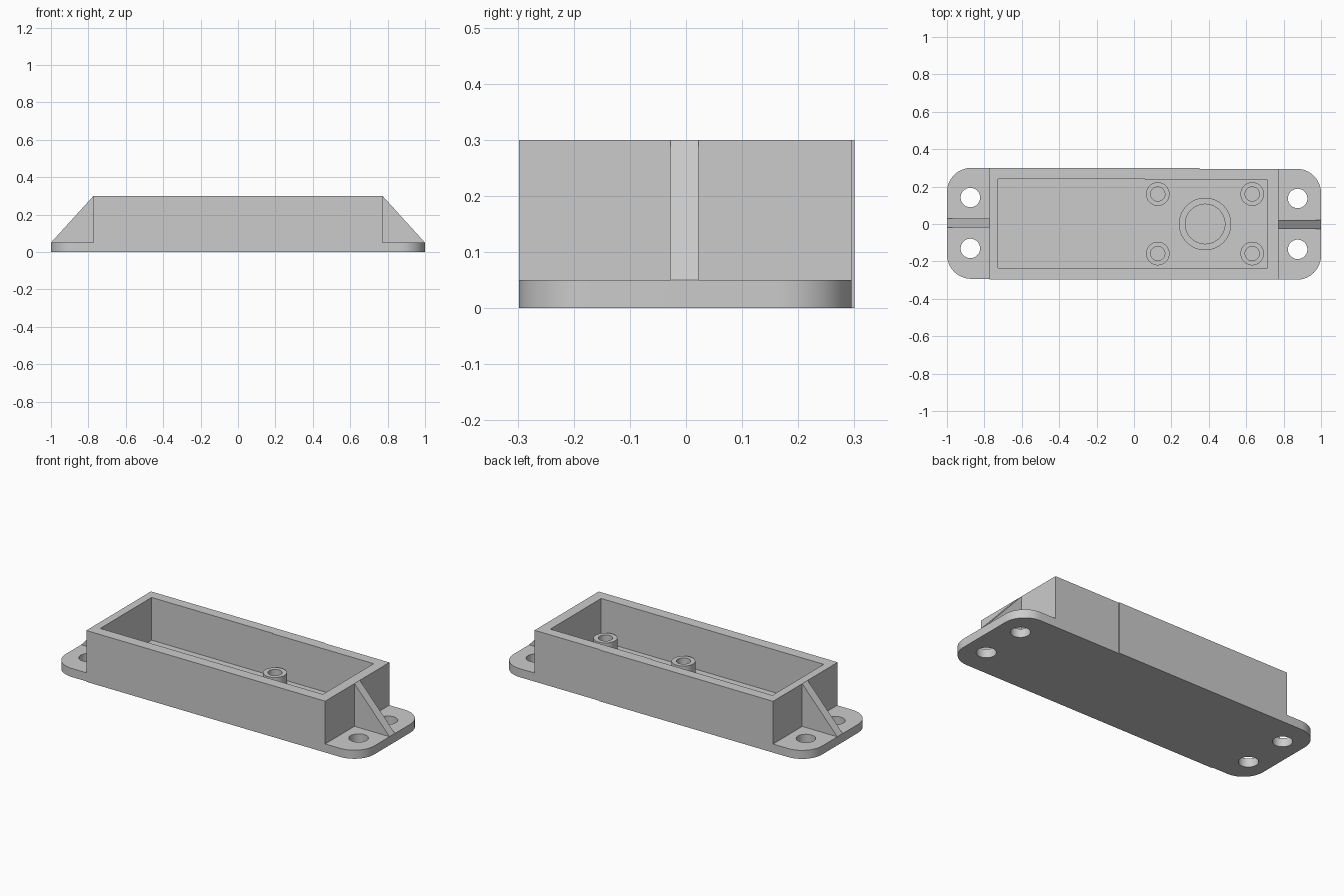
import bpy, bmesh, math

cube = bpy.data.objects.get("Cube")
if cube:
    bpy.data.objects.remove(cube, do_unlink=True)

grey = bpy.data.materials.new("plain grey")
grey.use_nodes = True
grey.diffuse_color = (0.6, 0.6, 0.6, 1)
grey.node_tree.nodes["Principled BSDF"].inputs["Base Color"].default_value = (0.6, 0.6, 0.6, 1)

PLATE, TOP, END = 0.05, 0.30, 0.773


def finish(name, bm):
    bmesh.ops.recalc_face_normals(bm, faces=bm.faces)
    mesh = bpy.data.meshes.new(name)
    bm.to_mesh(mesh)
    bm.free()
    mesh.materials.append(grey)
    obj = bpy.data.objects.new(name, mesh)
    bpy.context.collection.objects.link(obj)
    return obj


def prism(name, points, direction):
    """Close a flat outline and extrude it."""
    bm = bmesh.new()
    face = bm.faces.new([bm.verts.new(p) for p in points])
    new = bmesh.ops.extrude_face_region(bm, geom=[face])["geom"]
    verts = [v for v in new if isinstance(v, bmesh.types.BMVert)]
    bmesh.ops.translate(bm, verts=verts, vec=direction)
    return finish(name, bm)


def upright(name, outline, z0, z1):
    return prism(name, [(x, y, z0) for x, y in outline], (0, 0, z1 - z0))


def circle(cx, cy, r, n=48):
    return [(cx + r * math.cos(2 * math.pi * i / n), cy + r * math.sin(2 * math.pi * i / n)) for i in range(n)]


def cut(obj, cutter):
    mod = obj.modifiers.new("cut", "BOOLEAN")
    mod.operation = "DIFFERENCE"
    mod.solver = "EXACT"
    mod.object = cutter
    cutter.hide_render = True
    cutter.hide_set(True)


def smooth(obj):
    bpy.ops.object.select_all(action="DESELECT")
    obj.select_set(True)
    bpy.context.view_layer.objects.active = obj
    bpy.ops.object.shade_smooth_by_angle(angle=math.radians(30))


def apply_cuts(obj):
    bpy.ops.object.select_all(action="DESELECT")
    obj.select_set(True)
    bpy.context.view_layer.objects.active = obj
    for mod in list(obj.modifiers):
        cutter = mod.object
        bpy.ops.object.modifier_apply(modifier=mod.name)
        bpy.data.objects.remove(cutter, do_unlink=True)


def stepped(x0, x1, y0, y1, step_x):
    """Rectangle whose back edge steps in slightly beyond step_x."""
    low = y1 - 0.005
    return [(x0, y0), (x1, y0), (x1, low), (step_x, low), (step_x, y1), (x0, y1)]


# Open tray with a closed floor
tray = upright("tray", stepped(-END, END, -0.298, 0.30, 0.35), 0, TOP)
cut(tray, upright("cavity_cutter", stepped(-0.727, 0.713, -0.234, 0.24, 0.06), PLATE, TOP + 0.1))
apply_cuts(tray)

# Rounded mounting flanges with screw holes, and their sloping ribs
for side, label, shift in ((1, "left", -0.0015), (-1, "right", 0.0035)):
    half, r = 0.2965, 0.13
    outline = [(side * END, shift - half)]
    for sign in (-1, 1):
        arc = [(side * (1 - r + r * math.sin(a)), shift + sign * (half - r + r * math.cos(a)))
               for a in (math.pi / 2 * i / 16 for i in range(17))]
        outline += arc if sign < 0 else arc[::-1]
    outline.append((side * END, shift + half))
    flange = upright(label + "_flange", outline, 0, PLATE)
    for sign in (-1, 1):
        hole = circle(side * 0.875, shift + 0.002 + sign * 0.136, 0.052)
        cut(flange, upright("hole_cutter", hole, -0.1, 0.2))
    apply_cuts(flange)
    smooth(flange)

    rib_y = -0.028 if side > 0 else -0.02
    prism(label + "_rib", [(side * END, rib_y, PLATE), (side, rib_y, PLATE), (side * END, rib_y, TOP)],
          (0, 0.05, 0))


def tube(name, cx, cy, outer, inner, z0, z1):
    """Round tube made by joining four rings."""
    bm = bmesh.new()
    rings = [[bm.verts.new((x, y, z)) for x, y in circle(cx, cy, r)]
             for r, z in ((outer, z0), (outer, z1), (inner, z1), (inner, z0))]
    for a, b in zip(rings, rings[1:] + rings[:1]):
        for i in range(len(a)):
            j = (i + 1) % len(a)
            bm.faces.new((a[i], a[j], b[j], b[i]))
    smooth(finish(name, bm))


# Screw posts and the low locating ring on the floor
for x, end in ((0.127, "inner"), (0.632, "outer")):
    for y, face in ((-0.158, "front"), (0.16, "back")):
        tube(f"{face}_{end}_post", x, y, 0.063, 0.038, PLATE, 0.12)
tube("floor_ring", 0.38, 0, 0.14, 0.106, PLATE, 0.08)
